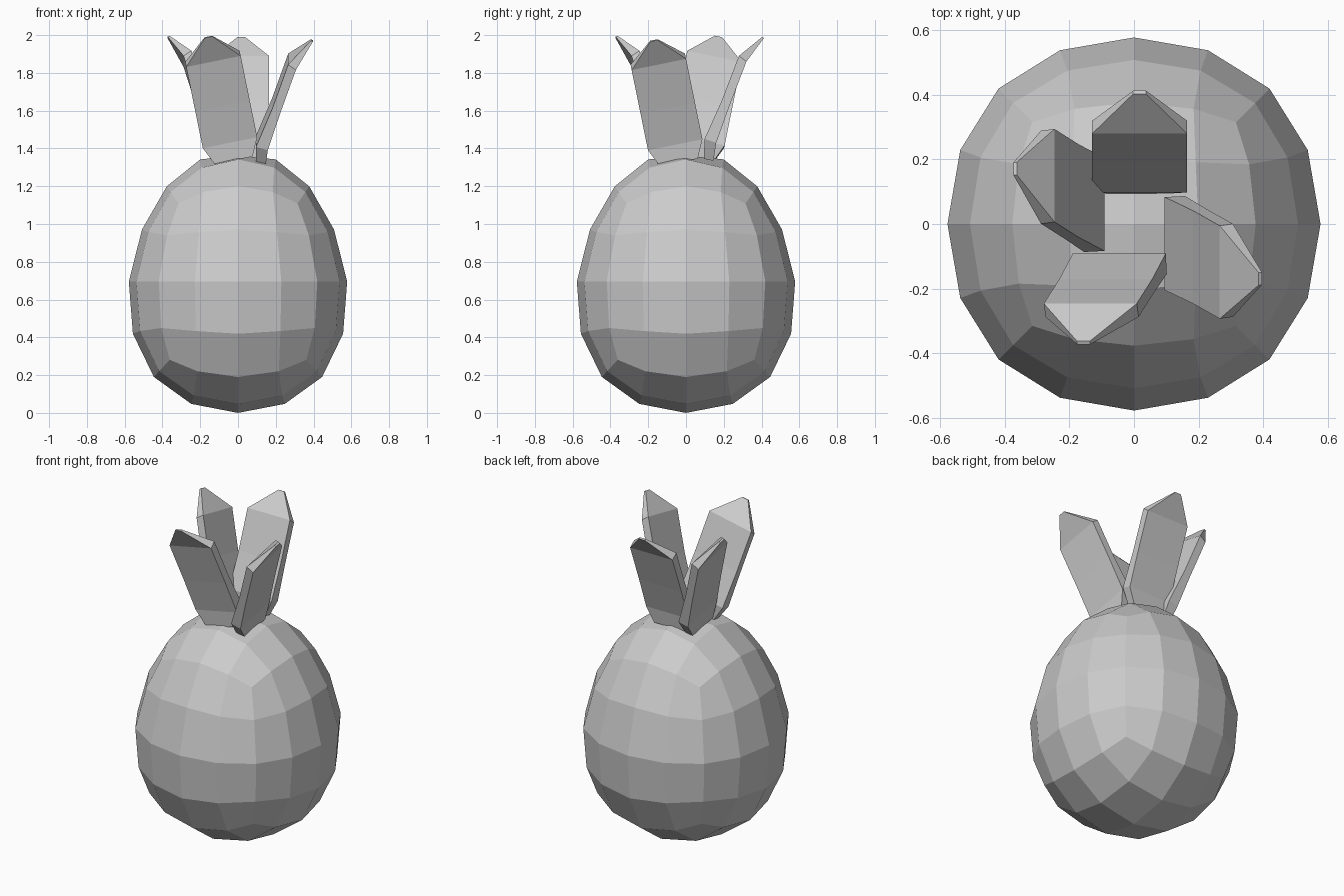
import bpy, bmesh
from math import radians
from mathutils import Matrix, Vector

if "Cube" in bpy.data.objects:
    bpy.data.objects.remove(bpy.data.objects["Cube"])


def make_object(name, bm):
    bmesh.ops.recalc_face_normals(bm, faces=bm.faces[:])
    mesh = bpy.data.meshes.new(name)
    bm.to_mesh(mesh)
    bm.free()
    obj = bpy.data.objects.new(name, mesh)
    bpy.context.collection.objects.link(obj)
    return obj


# Fruit body: cube rounded by subdivision, then tapered towards the top
bm = bmesh.new()
bmesh.ops.create_cube(bm, size=2)
body = make_object("fruit_body", bm)
sub = body.modifiers.new("round", 'SUBSURF')
sub.levels = sub.render_levels = 2
bpy.context.view_layer.objects.active = body
bpy.ops.object.modifier_apply(modifier=sub.name)

R, MID = 0.578, 0.695
half = max(v.co.z for v in body.data.vertices)
for v in body.data.vertices:
    p = v.co / half
    s = R * (1 - (0.14 if p.z > 0 else 0.085) * p.z)
    v.co = (p.x * s, p.y * s, min(1.362, MID + MID * p.z))
for poly in body.data.polygons:
    poly.use_smooth = False

# Leaf rows: half width, inner (y, z), outer (y, z), heights above the leaf base
BASE_Z = 1.345
LEAF = [
    (0.102, (0.095, 0.000), (0.145, -0.010)),
    (0.147, (0.098, 0.105), (0.160, 0.085)),
    (0.147, (0.190, 0.310), (0.230, 0.280)),
    (0.147, (0.280, 0.545), (0.320, 0.515)),
    (0.020, (0.403, 0.645), (0.413, 0.640)),
]


def leaf(name, yaw, roll, lean, shift, lift=0.0):
    """Curved plank leaning outward, rolled sideways, turned around the stem."""
    bm = bmesh.new()
    pivot = Vector((0, 0.12, 0))
    mat = (Matrix.Rotation(radians(yaw), 4, 'Z')
           @ Matrix.Translation((shift, 0, BASE_Z + lift))
           @ Matrix.Translation(pivot)
           @ Matrix.Rotation(radians(roll), 4, 'Y')
           @ Matrix.Rotation(radians(lean), 4, 'X')
           @ Matrix.Translation(-pivot))
    rings = []
    for w, inner, outer in LEAF:
        pts = [(-w, *inner), (w, *inner), (w, *outer), (-w, *outer)]
        rings.append([bm.verts.new(mat @ Vector(p)) for p in pts])
    for a, b in zip(rings, rings[1:]):
        for i in range(4):
            j = (i + 1) % 4
            bm.faces.new((a[i], a[j], b[j], b[i]))
    bm.faces.new(rings[0])
    bm.faces.new(rings[-1])
    return make_object(name, bm)


# Crown: one upright leaf at the back, three twisted ones
leaf("leaf_back", 0, 0, 0, 0.0175)
leaf("leaf_left", 90, 11.5, 3.5, 0.04)
leaf("leaf_front", 180, 11.5, 3.5, 0.025)
leaf("leaf_right", 270, 11.5, 1.5, 0.04, -0.01)
